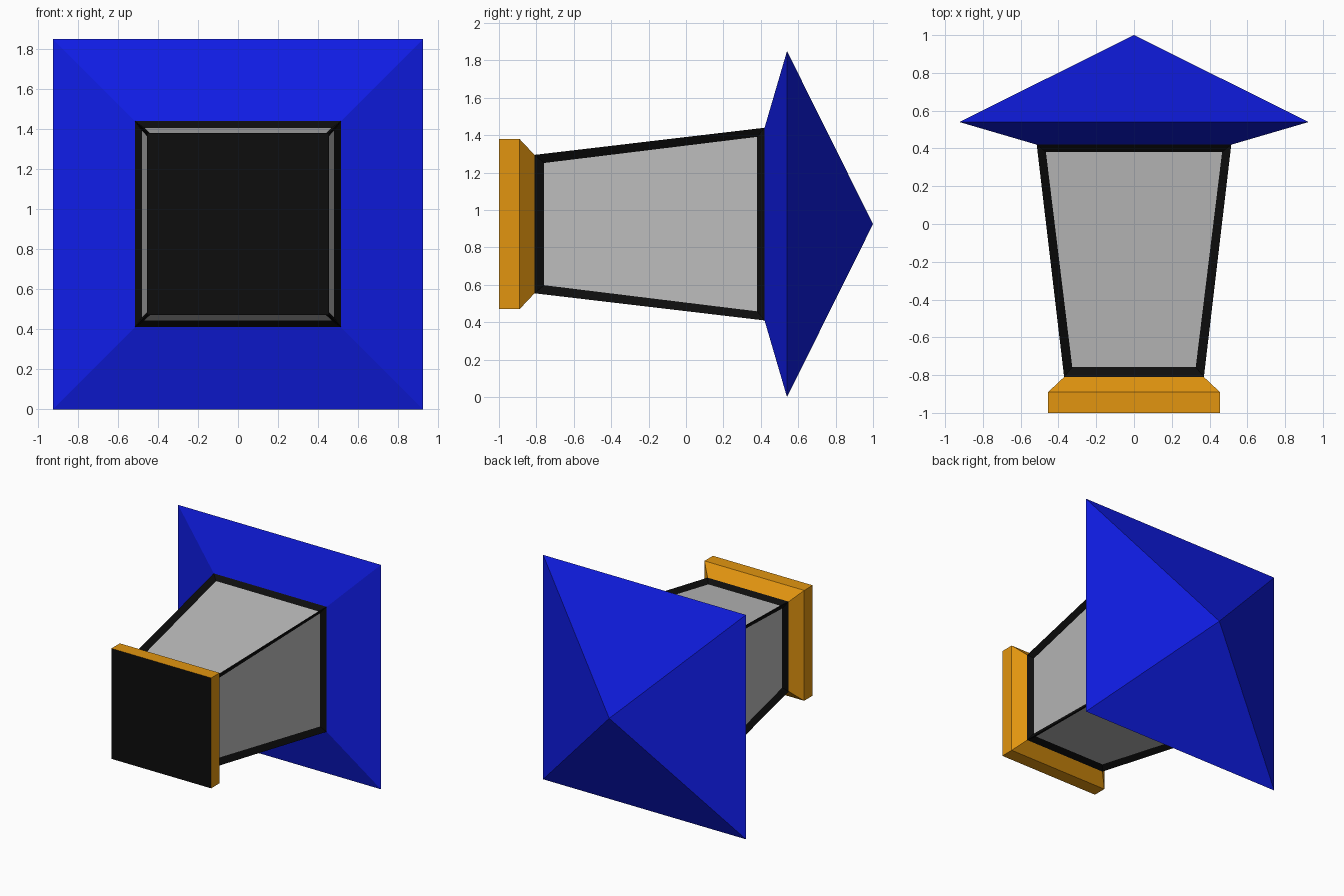
import bpy, bmesh
from mathutils import Vector

if "Cube" in bpy.data.objects:
    bpy.data.objects.remove(bpy.data.objects["Cube"])

CZ = 0.925  # height of the lantern's axis, which runs along y


def material(name, rgb):
    m = bpy.data.materials.new(name)
    m.diffuse_color = (*rgb, 1)
    m.use_nodes = True
    m.node_tree.nodes["Principled BSDF"].inputs["Base Color"].default_value = m.diffuse_color
    return m


BLACK = material("black", (0.004, 0.004, 0.004))
BLUE = material("blue", (0.005, 0.012, 0.8))
ORANGE = material("orange", (0.76, 0.3, 0.005))
GLASS = material("pale_glass", (0.5, 0.5, 0.5))


def loft(rings, cap_start=False, cap_end=False):
    """Square rings given as (y, half width), joined along y; half 0 is a point."""
    bm = bmesh.new()
    loops = []
    for y, h in rings:
        corners = [(-1, -1), (1, -1), (1, 1), (-1, 1)] if h else [(0, 0)]
        loops.append([bm.verts.new((a * h, y, CZ + b * h)) for a, b in corners])
    for lo, hi in zip(loops, loops[1:]):
        for i in range(4):
            j = (i + 1) % 4
            top = [hi[j], hi[i]] if len(hi) == 4 else [hi[0]]
            bm.faces.new([lo[i], lo[j]] + top)
    if cap_start:
        bm.faces.new(loops[0])
    if cap_end:
        bm.faces.new(loops[-1])
    bmesh.ops.recalc_face_normals(bm, faces=bm.faces)
    # make sure the side walls face away from the axis
    f = bm.faces[0]
    c = f.calc_center_median()
    if f.normal.dot(Vector((c.x, 0, c.z - CZ))) < 0:
        bmesh.ops.reverse_faces(bm, faces=bm.faces)
    bm.normal_update()
    return bm


def finish(bm, name, *mats):
    me = bpy.data.meshes.new(name)
    bm.to_mesh(me)
    bm.free()
    for m in mats:
        me.materials.append(m)
    ob = bpy.data.objects.new(name, me)
    bpy.context.collection.objects.link(ob)


# Tapered body: frame bars around four recessed panes
for name, mat, keep_panes in (("frame", BLACK, False), ("glass_panes", GLASS, True)):
    bm = loft([(-0.81, 0.37), (0.42, 0.515)])
    panes = list(bm.faces)
    bars = bmesh.ops.inset_individual(bm, faces=panes, thickness=0.065, depth=-0.03)["faces"]
    bmesh.ops.delete(bm, geom=bars if keep_panes else panes, context='FACES')
    finish(bm, name, mat)

# Pyramid roof with a shallow sloping underside
finish(loft([(0.42, 0.515), (0.54, 0.925), (1.0, 0)], cap_start=True), "roof", BLUE)

# Plinth with a chamfered shoulder and a black end face
bm = loft([(-1.0, 0.455), (-0.89, 0.455), (-0.81, 0.37)], cap_start=True, cap_end=True)
for f in bm.faces:
    if f.calc_center_median().y < -0.99:
        f.material_index = 1
finish(bm, "base", ORANGE, BLACK)
